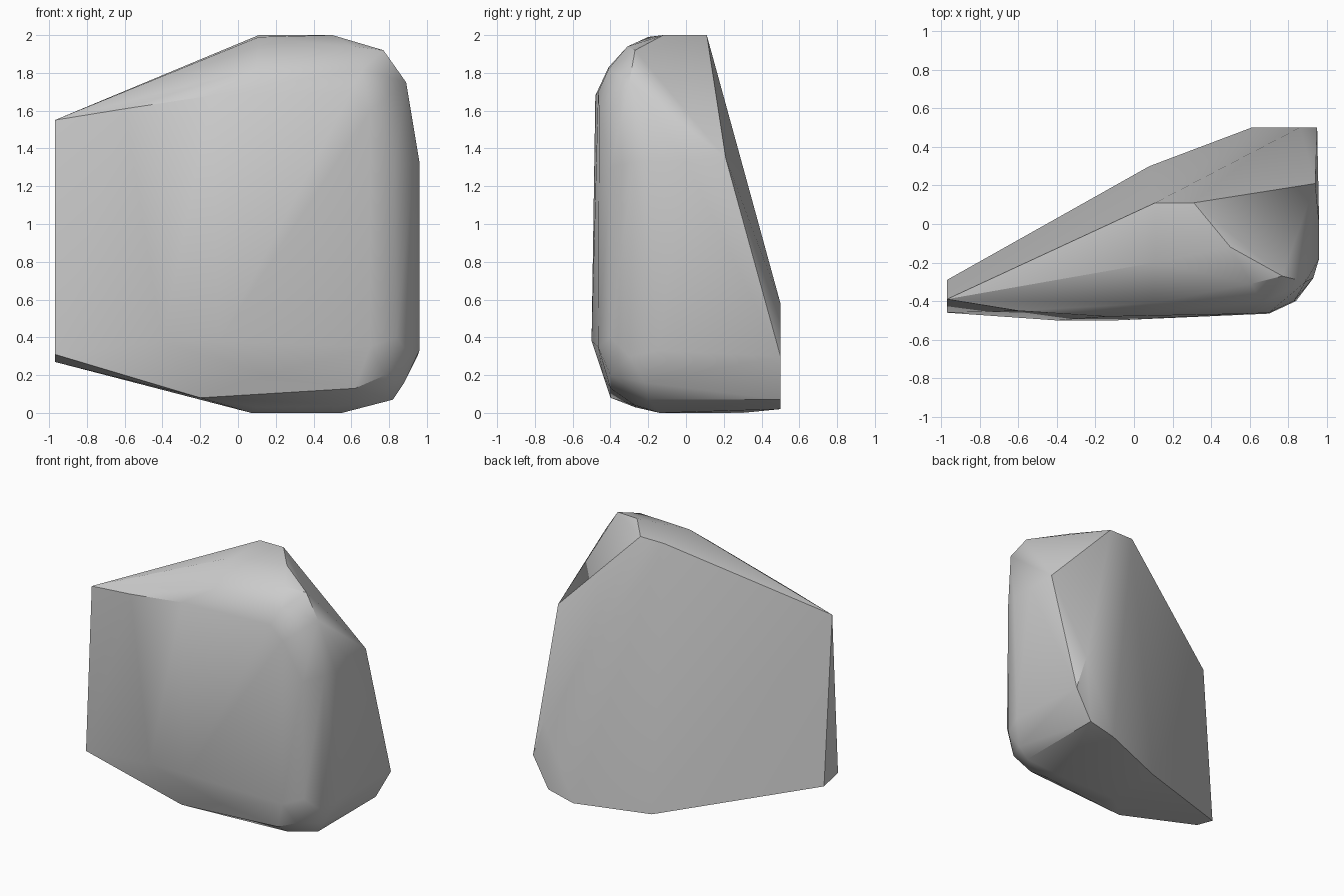
import bpy
import bmesh
from math import radians

default_cube = bpy.data.objects.get("Cube")
if default_cube:
    bpy.data.objects.remove(default_cube, do_unlink=True)


def make_material(name, colour):
    material = bpy.data.materials.new(name)
    material.use_nodes = True
    material.diffuse_color = colour
    shader = material.node_tree.nodes["Principled BSDF"]
    shader.inputs["Base Color"].default_value = colour
    return material


def build_hull(name, outlines, material):
    """Wrap a tight convex skin around the given corner outlines."""
    bm = bmesh.new()
    for outline in outlines:
        for corner in outline:
            bm.verts.new(corner)
    hull = bmesh.ops.convex_hull(bm, input=bm.verts[:])
    spare = {item for item in hull["geom_interior"] + hull["geom_unused"]
             if isinstance(item, bmesh.types.BMVert)}
    bmesh.ops.delete(bm, geom=list(spare), context="VERTS")
    # merge the triangles that lie on the same broad facet
    bmesh.ops.dissolve_limit(bm, angle_limit=radians(1),
                             verts=bm.verts[:], edges=bm.edges[:])
    bmesh.ops.recalc_face_normals(bm, faces=bm.faces[:])
    mesh = bpy.data.meshes.new(name)
    bm.to_mesh(mesh)
    bm.free()
    mesh.materials.append(material)
    rock = bpy.data.objects.new(name, mesh)
    bpy.context.collection.objects.link(rock)
    return rock


# thin split end of the boulder
thin_end = [(-.97, -.39, 1.55), (-.97, -.46, .31), (-.97, -.29, .27)]

# broad, nearly flat front
front = [(-.6, -.45, 1.61), (-.14, -.48, 1.68), (.6, -.465, 1.7),
         (.7, -.46, 1.6), (.7, -.465, .35), (-.4, -.5, .38), (-.1, -.5, .38)]

# worn front edges above and below
upper_edge = [(.1, -.41, 1.83), (.66, -.41, 1.82), (.61, -.31, 1.94),
              (.77, -.27, 1.92), (.89, -.3, 1.75)]
lower_edge = [(-.2, -.4, .08), (.15, -.44, .2), (.62, -.4, .13),
              (.78, -.4, .2), (.1, -.27, .03), (.6, -.27, .04)]

# rounded thick side
side = [(.83, -.4, 1.3), (.84, -.4, .4), (.93, -.28, 1.33), (.91, -.3, .3),
        (.96, -.18, 1.33), (.96, -.15, .33), (.96, 0, 1.33),
        (.94, .21, 1.35), (.88, -.22, .16)]

# small crown and flat underside
crown = [(.11, .11, 2), (.31, .11, 2), (.5, -.12, 2), (.11, -.2, 1.99)]
underside = [(.07, -.14, 0), (.55, -.14, 0), (.82, -.2, .07), (.08, .3, 0)]

# heel of the sloping back
heel = [(.86, .5, .58), (.95, .5, .3), (.82, .5, .07), (.61, .5, .02)]

stone = make_material("grey stone", (.6, .6, .6, 1))
boulder = build_hull(
    "boulder",
    [thin_end, front, upper_edge, lower_edge, side, crown, underside, heel],
    stone)

# soften the worn edges and keep the broken ones crisp
bpy.ops.object.select_all(action="DESELECT")
boulder.select_set(True)
bpy.context.view_layer.objects.active = boulder
bpy.ops.object.shade_smooth_by_angle(angle=radians(32))
